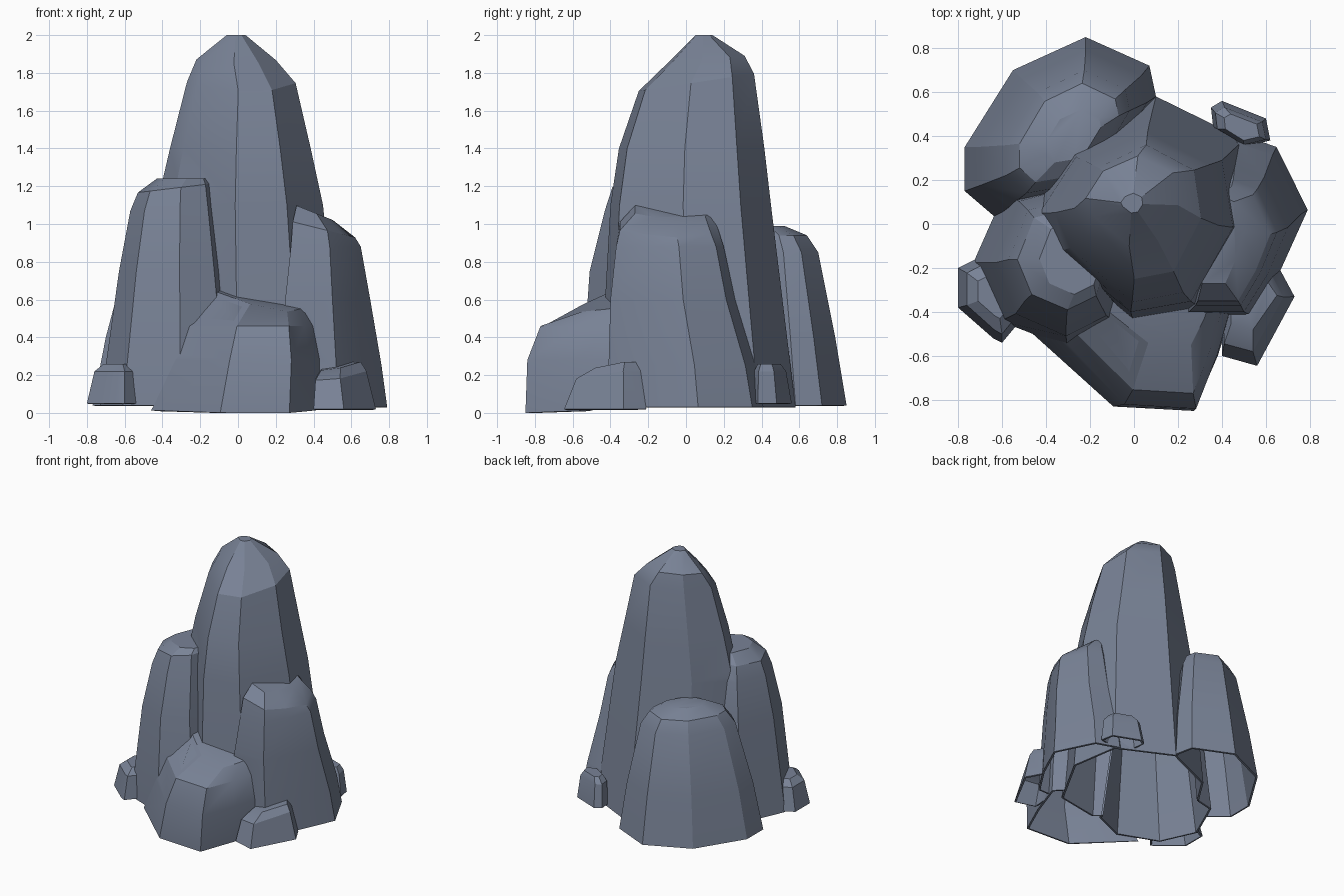
import bpy
import math

if "Cube" in bpy.data.objects:
    bpy.data.objects.remove(bpy.data.objects["Cube"])

stone = bpy.data.materials.new("blue_grey_stone")
stone.diffuse_color = (0.19, 0.225, 0.305, 1)
stone.use_nodes = True
stone.node_tree.nodes["Principled BSDF"].inputs["Base Color"].default_value = stone.diffuse_color
cutters = []  # closed copies of the rocks made so far


def add_object(name, verts, faces):
    mesh = bpy.data.meshes.new(name)
    mesh.from_pydata(verts, [], faces)
    mesh.materials.append(stone)
    obj = bpy.data.objects.new(name, mesh)
    bpy.context.collection.objects.link(obj)
    return obj


def activate(obj):
    bpy.ops.object.select_all(action='DESELECT')
    obj.select_set(True)
    bpy.context.view_layer.objects.active = obj


def trim(obj, cutter):
    activate(obj)
    mod = obj.modifiers.new("trim", 'BOOLEAN')
    mod.operation = 'DIFFERENCE'
    mod.solver = 'EXACT'
    mod.object = cutter
    bpy.ops.object.modifier_apply(modifier=mod.name)


def smooth(obj):
    activate(obj)
    bpy.ops.object.shade_smooth_by_angle(angle=math.radians(25))


def rock(name, outline, levels):
    """Loft an outline (counter-clockwise) through levels, leaving the base open.
    Level: z, x0, x1, y0, y1, and optional z slope along x and along y."""
    xs, ys = [p[0] for p in outline], [p[1] for p in outline]
    ax, bx, ay, by = min(xs), max(xs), min(ys), max(ys)
    n, verts, faces = len(outline), [], []
    for z, x0, x1, y0, y1, *tilt in levels:
        tx, ty = tilt or (0, 0)
        for px, py in outline:
            x = x0 + (px - ax) / (bx - ax) * (x1 - x0)
            y = y0 + (py - ay) / (by - ay) * (y1 - y0)
            verts.append((x, y, z + tx * (x - (x0 + x1) / 2) + ty * (y - (y0 + y1) / 2)))
    for k in range(len(levels) - 1):
        for i in range(n):
            j = (i + 1) % n
            a, b = k * n, (k + 1) * n
            faces.append((a + i, a + j, b + j, b + i))
    faces.append(tuple(range((len(levels) - 1) * n, len(levels) * n)))
    obj = add_object(name, verts, faces)
    # thin hollow shell, trimmed where it runs into earlier rocks
    activate(obj)
    shell = obj.modifiers.new("shell", 'SOLIDIFY')
    shell.thickness = 0.015
    shell.offset = -1
    bpy.ops.object.modifier_apply(modifier=shell.name)
    for cutter in cutters:
        trim(obj, cutter)
    smooth(obj)
    # closed copy reaching below the base, for trimming later rocks
    deep = [(x, y, z - 0.3) for x, y, z in verts[:n]]
    skirt = [(i, (i + 1) % n, n + (i + 1) % n, n + i) for i in range(n)]
    walls = [tuple(v + n for v in f) for f in faces]
    cutter = add_object(name + "_cutter", deep + verts, [tuple(reversed(range(n)))] + skirt + walls)
    cutter.hide_render = True
    cutters.append(cutter)
    return obj


# tall central spire with a sloping cap
spire = rock("main_spire",
             [(-.5, .1), (-.4, -.12), (0, -.46), (.33, -.4), (.56, .02), (.5, .4), (.1, .6), (-.3, .42)],
             [(.03, -.5, .56, -.46, .58),
              (1.1, -.43, .45, -.4, .45),
              (1.4, -.36, .385, -.355, .415),
              (1.75, -.27, .305, -.25, .36, 0, .15),
              (1.87, -.22, .2, -.1, .31, 0, .1),
              (2.0, -.06, .04, .05, .14)])

# upright slab on the left
rock("left_rock",
     [(-.72, -.2), (-.6, -.45), (-.3, -.56), (-.06, -.46), (0, -.3), (-.35, .15), (-.58, .1)],
     [(.04, -.73, 0, -.56, .2),
      (.75, -.63, -.08, -.51, .15),
      (1.07, -.57, -.12, -.43, .1),
      (1.19, -.53, -.14, -.39, .06, .12, 0),
      (1.24, -.43, -.16, -.32, 0)])
# spire and slab share one hollow
trim(spire, cutters[1])
smooth(spire)

# low boulder in front
rock("front_boulder",
     [(-.47, -.5), (-.1, -.83), (.27, -.85), (.38, -.6), (.46, -.35), (.2, -.1), (-.3, -.1)],
     [(.015, -.46, .46, -.85, -.1, 0, .04),
      (.28, -.37, .45, -.84, -.1),
      (.46, -.28, .41, -.77, -.15),
      (.6, -.13, .36, -.55, -.2, -.2, .2)])

# shoulder rock on the right
rock("right_rock",
     [(.25, -.42), (.55, -.42), (.68, -.2), (.79, .07), (.66, .36), (.5, .42), (.25, .3)],
     [(.03, .2, .79, -.42, .41),
      (.25, .22, .76, -.41, .37),
      (.6, .25, .7, -.4, .26),
      (.88, .28, .65, -.37, .2),
      (.97, .29, .62, -.35, .17, -.25, 0),
      (1.06, .31, .5, -.27, .13, -.4, 0)])

# rounded pillar at the back left
rock("back_rock",
     [(-.2, .1), (.1, .58), (.07, .72), (-.22, .85), (-.55, .7), (-.77, .35), (-.77, .15), (-.63, .03)],
     [(.04, -.77, .1, .03, .85),
      (.4, -.7, .06, .07, .79),
      (.85, -.58, -.02, .14, .7),
      (.94, -.52, -.07, .19, .64),
      (.99, -.4, -.15, .28, .52)])

# three small stones around the foot
rock("small_stone_left",
     [(-.8, -.38), (-.64, -.52), (-.6, -.54), (-.5, -.42), (-.52, -.2), (-.72, -.16), (-.8, -.2)],
     [(.05, -.8, -.5, -.54, -.16),
      (.22, -.76, -.52, -.5, -.19),
      (.26, -.71, -.56, -.43, -.24)])
rock("small_stone_front",
     [(.4, -.5), (.4, -.6), (.56, -.645), (.73, -.33), (.66, -.2), (.45, -.25)],
     [(.02, .4, .73, -.645, -.2),
      (.2, .41, .68, -.58, -.23, .1, .1),
      (.25, .44, .65, -.48, -.26, .15, .1)])
rock("small_stone_back",
     [(.36, .44), (.5, .35), (.62, .38), (.6, .48), (.4, .56), (.35, .53)],
     [(.05, .35, .62, .35, .56),
      (.22, .37, .6, .36, .53),
      (.26, .41, .57, .38, .5)])

for cutter in cutters:
    bpy.data.objects.remove(cutter)
